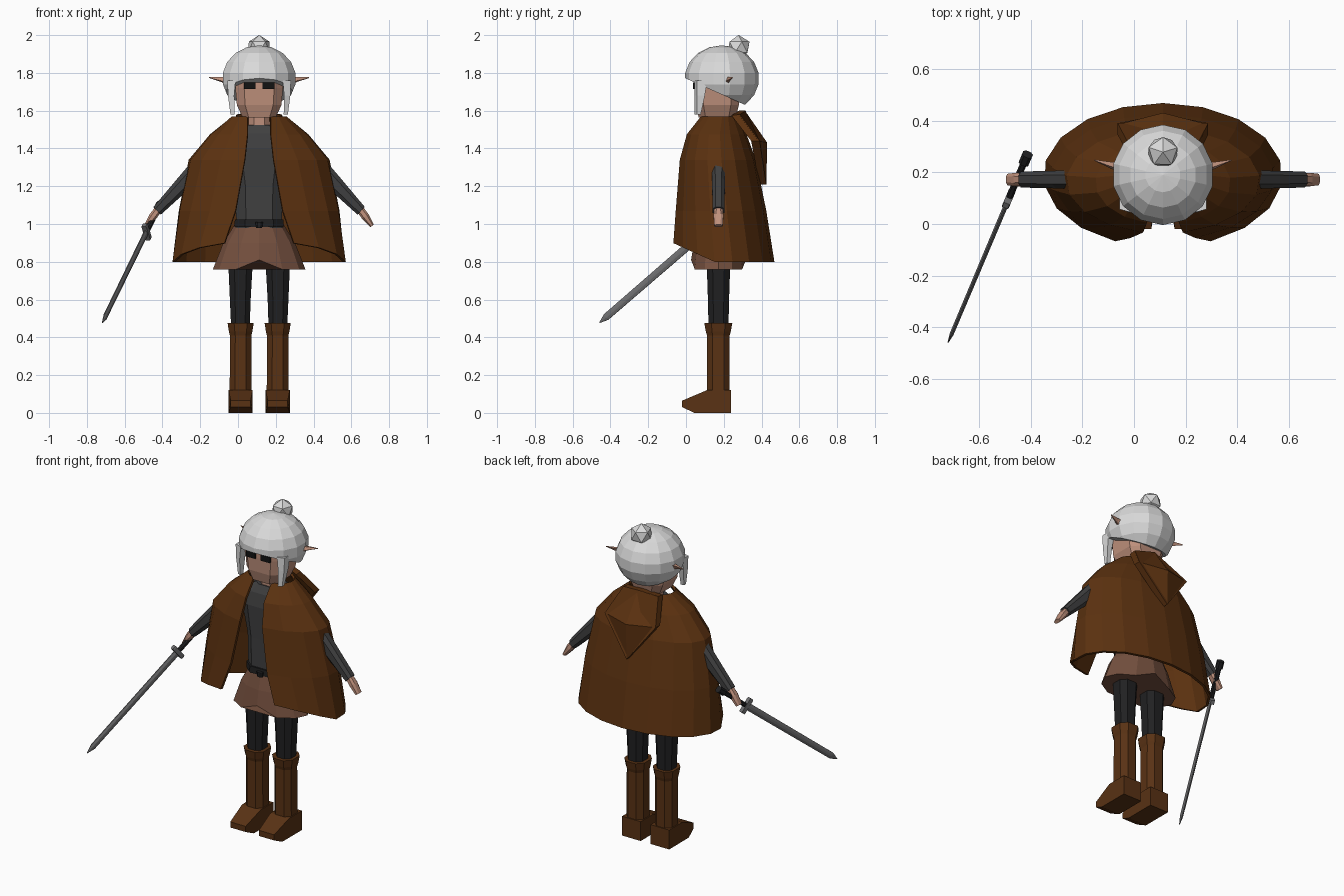
import bpy, bmesh, math
from mathutils import Vector, Matrix

if "Cube" in bpy.data.objects:
    bpy.data.objects.remove(bpy.data.objects["Cube"])

CX, CY = 0.112, 0.172  # body axis


def mat(name, *rgb):
    m = bpy.data.materials.new(name)
    m.diffuse_color = (*rgb, 1)
    m.use_nodes = True
    m.node_tree.nodes["Principled BSDF"].inputs["Base Color"].default_value = m.diffuse_color
    return m


CAPE = mat("cloak_brown", .105, .031, .005)
BOOT = mat("boot_brown", .1, .032, .007)
SHIRT = mat("shirt_grey", .05, .05, .051)
DARK = mat("legging_black", .015, .015, .016)
HAIR = mat("silver_hair", .7, .7, .7)
SKIN = mat("skin", .52, .28, .2)
SKIRT = mat("tunic_tan", .18, .082, .05)
EYE = mat("eye_black", .006, .006, .006)
STEEL = mat("steel", .17, .17, .175)


def finish(name, bm, material):
    bmesh.ops.recalc_face_normals(bm, faces=bm.faces)
    me = bpy.data.meshes.new(name)
    bm.to_mesh(me)
    bm.free()
    me.materials.append(material)
    ob = bpy.data.objects.new(name, me)
    bpy.context.collection.objects.link(ob)
    return ob


def loft(name, rings, material, closed=True):
    """Skin a list of equal-length point rings."""
    bm = bmesh.new()
    vs = [[bm.verts.new(p) for p in r] for r in rings]
    n = len(vs[0])
    for a, b in zip(vs, vs[1:]):
        for i in range(n if closed else n - 1):
            j = (i + 1) % n
            bm.faces.new((a[i], a[j], b[j], b[i]))
    if closed:
        bm.faces.new(vs[0])
        bm.faces.new(vs[-1])
    return finish(name, bm, material)


def octo(rx, ry, c=.5):
    """Chamfered rectangle outline."""
    pts = [(1, -c), (1, c), (c, 1), (-c, 1), (-1, c), (-1, -c), (-c, -1), (c, -1)]
    return [(x * rx, y * ry) for x, y in pts]


def column(name, rows, material, c=.5):
    """Upright part from rows of (z, cx, cy, rx, ry)."""
    return loft(name, [[(cx + x, cy + y, z) for x, y in octo(rx, ry, c)]
                       for z, cx, cy, rx, ry in rows], material)


def limb(name, path, side, material, c=.5):
    """Tapered part along a path of (point, half width, half depth)."""
    d = (Vector(path[-1][0]) - Vector(path[0][0])).normalized()
    u = side - d * side.dot(d)
    u.normalize()
    w = d.cross(u)
    return loft(name, [[Vector(p) + u * x + w * y for x, y in octo(a, b, c)]
                       for p, a, b in path], material)


def solidify(ob, t):
    m = ob.modifiers.new("thickness", "SOLIDIFY")
    m.thickness = t
    m.offset = -1


# head, neck and torso
column("head", [(1.565, CX, .165, .088, .098), (1.63, CX, .165, .118, .115),
                (1.72, CX, .165, .126, .12), (1.8, CX, .165, .126, .12)], SKIN, .63)
column("neck", [(1.48, CX, CY, .058, .058), (1.58, CX, CY, .055, .058)], SKIN)
column("torso", [(.98, CX, CY, .12, .1), (1.2, CX, CY, .125, .1), (1.4, CX, CY, .165, .105),
                 (1.48, CX, CY, .15, .09), (1.525, CX, CY, .08, .065)], SHIRT, .58)
column("belt", [(.985, CX, CY, .13, .11), (1.025, CX, CY, .129, .109)], DARK, .58)
column("belt_knot", [(.98, CX, .058, .016, .012), (1.01, CX, .058, .02, .014)], DARK)

# tunic skirt, notched at centre front and back
angles = [math.radians(30 * i) for i in range(12)]
loft("tunic_skirt", [
    [(CX + rx * math.sin(a), CY - ry * math.cos(a),
      z + (.05 if z < .8 and i % 6 == 0 else 0)) for i, a in enumerate(angles)]
    for z, rx, ry in ((1.0, .128, .108), (.9, .19, .13), (.76, .245, .145))], SKIRT)

# hair cap, trimmed by a plane that rises toward the face
bm = bmesh.new()
bmesh.ops.create_uvsphere(bm, u_segments=14, v_segments=9, radius=1)
bm.transform(Matrix.Translation((CX, .19, 1.77)) @ Matrix.Diagonal((.2, .197, .176, 1)))
bmesh.ops.bisect_plane(bm, geom=bm.verts[:] + bm.edges[:] + bm.faces[:],
                       plane_co=(0, 0, 1.77), plane_no=(0, -.125, -.28), clear_outer=True)
bmesh.ops.holes_fill(bm, edges=[e for e in bm.edges if e.is_boundary])
finish("hair_cap", bm, HAIR)

# hair bun
bm = bmesh.new()
bmesh.ops.create_icosphere(bm, subdivisions=1, radius=.065)
bm.transform(Matrix.Translation((CX, .278, 1.936)) @ Matrix.Rotation(.3, 4, 'Z'))
finish("hair_bun", bm, HAIR)

for s, tag in ((-1, "right"), (1, "left")):
    def X(v):
        return CX + s * v

    # eyes
    column("eye_" + tag, [(1.714, X(.05), .046, .031, .01),
                          (1.75, X(.05), .046, .031, .01)], EYE, .95)

    # pointed ear
    loft("ear_" + tag, [
        [(X(.12), .19, 1.725), (X(.125), .21, 1.77), (X(.12), .245, 1.765), (X(.12), .22, 1.705)],
        [(X(.2), .213, 1.758), (X(.2), .222, 1.778), (X(.2), .24, 1.776), (X(.2), .228, 1.752)],
        [(X(.265), .245, 1.774), (X(.265), .246, 1.777), (X(.265), .249, 1.776),
         (X(.265), .247, 1.773)]], SKIN)

    # side lock of hair
    loft("hair_lock_" + tag, [
        [(X(a), y0, z), (X(b), y0 + .012, z), (X(b), y1, z), (X(a), y1, z)]
        for z, a, b, y0, y1 in ((1.76, .125, .168, .045, .112), (1.68, .132, .165, .045, .1),
                                (1.58, .13, .152, .045, .078))], HAIR)

    # leg
    column("leg_" + tag, [(.42, X(.099), .172, .048, .052), (.6, X(.1), .172, .055, .056),
                          (.9, X(.098), .172, .07, .066)], DARK)

    # boot shaft with flared cuff
    column("boot_shaft_" + tag, [(.08, X(.098), .171, .058, .06), (.41, X(.098), .171, .057, .06),
                                 (.43, X(.098), .171, .062, .066),
                                 (.475, X(.098), .171, .069, .074)], BOOT)

    # boot foot: side profile, narrowed at the toe
    foot = [(-.02, .03), (.045, 0), (.237, 0), (.237, .12), (.11, .12), (-.02, .065)]
    loft("boot_foot_" + tag, [[(X(.098 + k * (.053 if y < 0 else .064)), y, z) for y, z in foot]
                              for k in (-1, 1)], BOOT)

    # arm and hand
    front = Vector((0, 1, 0))
    limb("arm_" + tag, [((X(.13), CY, 1.45), .032, .035), ((X(.29), CY, 1.335), .036, .048),
                        ((X(.40), CY, 1.215), .034, .042), ((X(.54), CY, 1.07), .031, .028)],
         front, SHIRT)
    limb("hand_" + tag, [((X(.53), CY, 1.083), .021, .02), ((X(.562), CY, 1.04), .026, .021),
                         ((X(.598), CY, .99), .022, .011)], front, SKIN)

# cloak: open rings of (z, front edge angle, half width, front y, back y)
rings = []
for z, edge, rx, yf, yb in ((.8, 23.5, .463, -.09, .468), (1.07, 17, .43, -.065, .425),
                            (1.34, 11.8, .375, -.037, .37), (1.475, 13.7, .262, .0, .32),
                            (1.57, 25, .145, .07, .27)):
    a0 = math.radians(edge)
    cy = (yb + yf * 1.0) / 2
    ring = []
    for i in range(17):
        a = a0 + (2 * math.pi - 2 * a0) * i / 16
        y = cy - (yb - yf) / 2 * math.cos(a)
        lift = .1 * min(1, max(0, (.15 - y) / .22)) if z < .9 else 0
        ring.append((CX + rx * math.sin(a), y, z + lift))
    rings.append(ring)
solidify(loft("cloak", rings[::-1], CAPE, closed=False), .014)

# hood lying on the back, pointed at the bottom
loft("cloak_hood", [
    [(CX + x, y - d, z) for x, y, z in
     ((-.12, .27, 1.575), (0, .31, 1.6), (.12, .27, 1.575),
      (.175, .375, 1.44), (0, .418, 1.21), (-.175, .375, 1.44))]
    if d else
    [(CX + x, y, z) for x, y, z in
     ((-.12, .285, 1.58), (0, .315, 1.6), (.12, .285, 1.58),
      (.175, .39, 1.44), (0, .425, 1.21), (-.175, .39, 1.44))]
    for d in (.03, 0)], CAPE)
loft("cloak_hood_ridge", [
    [(CX - .12, .28, 1.58), (CX - .175, .385, 1.44), (CX, .42, 1.21)],
    [(CX, .312, 1.6), (CX, .43, 1.43), (CX, .425, 1.21)],
    [(CX + .12, .28, 1.58), (CX + .175, .385, 1.44), (CX, .42, 1.21)]], CAPE, closed=False)

# sword held in the hand
pommel, tip = Vector((-.415, .262, 1.1)), Vector((-.719, -.458, .477))
up = Vector((0, 0, 1))


def sword_part(name, rows, material, c=.5):
    limb(name, [(pommel.lerp(tip, t), a, b) for t, a, b in rows], up, material, c)


sword_part("sword_pommel", [(-.01, .02, .02), (.035, .02, .02)], DARK)
sword_part("sword_grip", [(.03, .013, .013), (.22, .013, .013)], DARK)
sword_part("sword_guard", [(.215, .048, .014), (.24, .048, .014)], STEEL, .8)
sword_part("sword_blade", [(.235, .021, .009), (.95, .019, .008), (1, .002, .002)], STEEL, .3)
